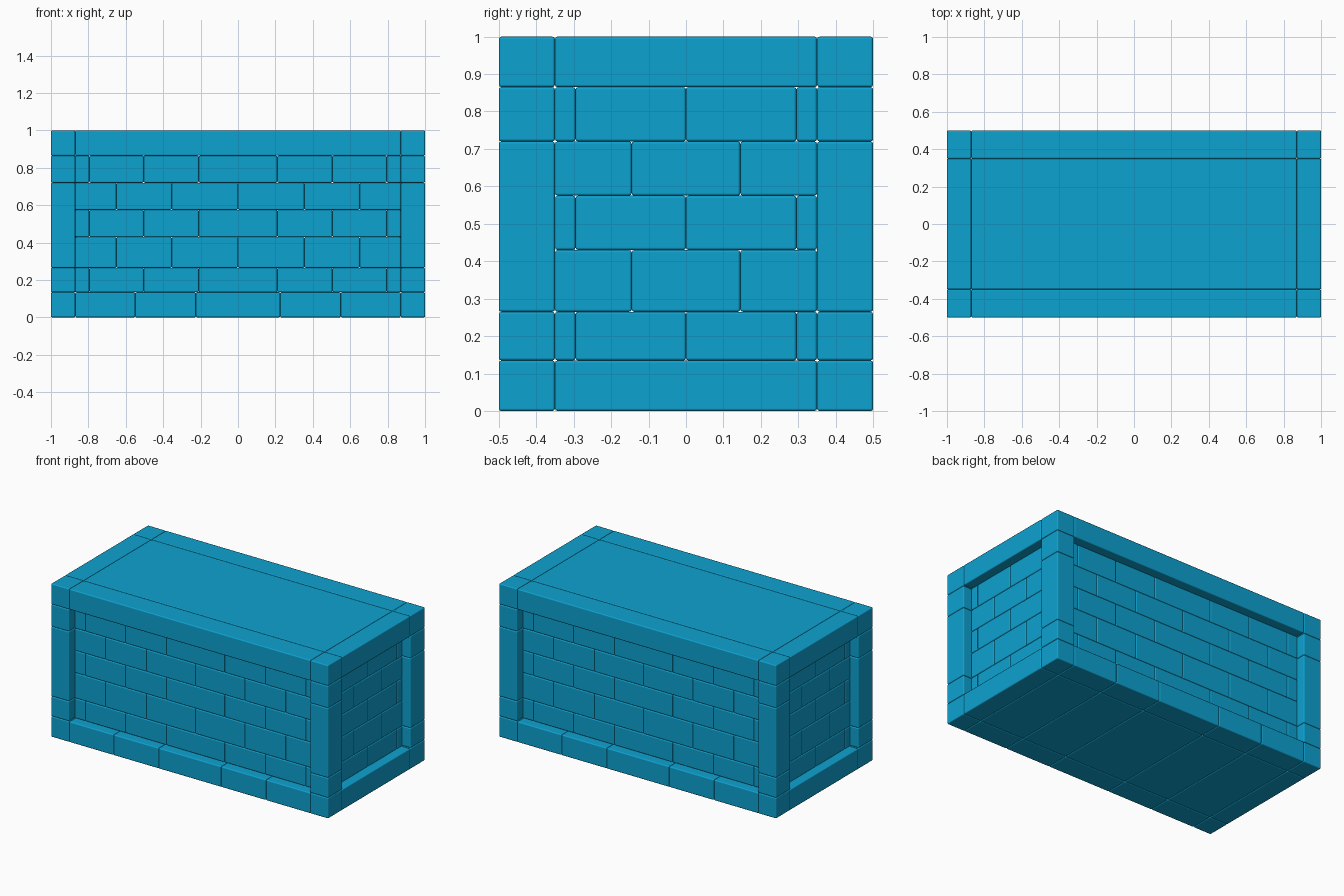
import bpy
import bmesh
from mathutils import Matrix

if "Cube" in bpy.data.objects:
    bpy.data.objects.remove(bpy.data.objects["Cube"], do_unlink=True)

blue = bpy.data.materials.new("sky blue stone")
blue.use_nodes = True
colour = (0.004, 0.36, 0.63, 1)
blue.diffuse_color = colour
blue.node_tree.nodes["Principled BSDF"].inputs["Base Color"].default_value = colour

HX, HY = 1.0, 0.5            # half size of the whole block
PX, PY = 0.87, 0.35          # inner edges of the corner pillars
RECESS, THICK = 0.058, 0.09  # wall set-back and brick thickness
LEVELS = [0, 0.135, 0.265, 0.43, 0.575, 0.72, 0.865, 1]


def blocks(name, boxes, bevel=0.007):
    """One object made of bevelled boxes, each given as (min corner, max corner)."""
    bm = bmesh.new()
    for lo, hi in boxes:
        size = [b - a for a, b in zip(lo, hi)]
        mid = [(a + b) / 2 for a, b in zip(lo, hi)]
        bmesh.ops.create_cube(bm, size=1, matrix=Matrix.Translation(mid) @ Matrix.Diagonal((*size, 1)))
    mesh = bpy.data.meshes.new(name)
    bm.to_mesh(mesh)
    bm.free()
    mesh.materials.append(blue)
    ob = bpy.data.objects.new(name, mesh)
    bpy.context.collection.objects.link(ob)
    mod = ob.modifiers.new("soft edges", "BEVEL")
    mod.width, mod.segments = bevel, 2
    mod.harden_normals = True
    for face in mesh.polygons:
        face.use_smooth = True
    return ob


def spans(edges):
    return list(zip(edges, edges[1:]))


def mirrored(half, joints, centre=False):
    """Symmetric list of joint positions between -half and half."""
    side = joints + [half]
    return [-v for v in reversed(side)] + ([0] if centre else []) + side


# Corner pillars, each a stack of five blocks
stack = [0, LEVELS[1], LEVELS[2], LEVELS[5], LEVELS[6], 1]
for sx, xname in ((-1, "right"), (1, "left")):
    for sy, yname in ((-1, "front"), (1, "back")):
        x0, x1 = sorted((sx * PX, sx * HX))
        y0, y1 = sorted((sy * PY, sy * HY))
        blocks(f"{yname}_{xname}_pillar",
               [((x0, y0, a), (x1, y1, b)) for a, b in spans(stack)])

# Brick courses: odd courses centre a brick, even courses centre a joint on the long walls
long_a, long_b = mirrored(PX, [0.21, 0.505, 0.795]), mirrored(PX, [0.355, 0.65], True)
short_a, short_b = mirrored(PY, [0.295], True), mirrored(PY, [0.145])
courses = spans(LEVELS[1:-1])

for s, name in ((-1, "front"), (1, "back")):
    y0, y1 = sorted((s * (HY - RECESS), s * (HY - RECESS - THICK)))
    blocks(f"{name}_brick_wall",
           [((a, y0, z0), (b, y1, z1)) for i, (z0, z1) in enumerate(courses)
            for a, b in spans(long_b if i % 2 else long_a)])

for s, name in ((-1, "right"), (1, "left")):
    x0, x1 = sorted((s * (HX - RECESS), s * (HX - RECESS - THICK)))
    blocks(f"{name}_brick_wall",
           [((x0, a, z0), (x1, b, z1)) for i, (z0, z1) in enumerate(courses)
            for a, b in spans(short_b if i % 2 else short_a)])

# Base and top rails between the corner blocks
base_joints = mirrored(PX, [0.225, 0.55])
base_z, top_z = LEVELS[1], LEVELS[-2]
for s, name in ((-1, "front"), (1, "back")):
    y0, y1 = sorted((s * PY, s * HY))
    blocks(f"{name}_base_blocks", [((a, y0, 0), (b, y1, base_z)) for a, b in spans(base_joints)])
    blocks(f"{name}_top_rail", [((-PX, y0, top_z), (PX, y1, 1))])
for s, name in ((-1, "right"), (1, "left")):
    x0, x1 = sorted((s * PX, s * HX))
    blocks(f"{name}_base_rail", [((x0, -PY, 0), (x1, PY, base_z))])
    blocks(f"{name}_top_rail", [((x0, -PY, top_z), (x1, PY, 1))])

# Floor blocks and roof slab
blocks("floor_blocks", [((a, -PY, 0), (b, PY, base_z)) for a, b in spans(base_joints)])
blocks("roof_slab", [((-PX, -PY, top_z), (PX, PY, 1))])
